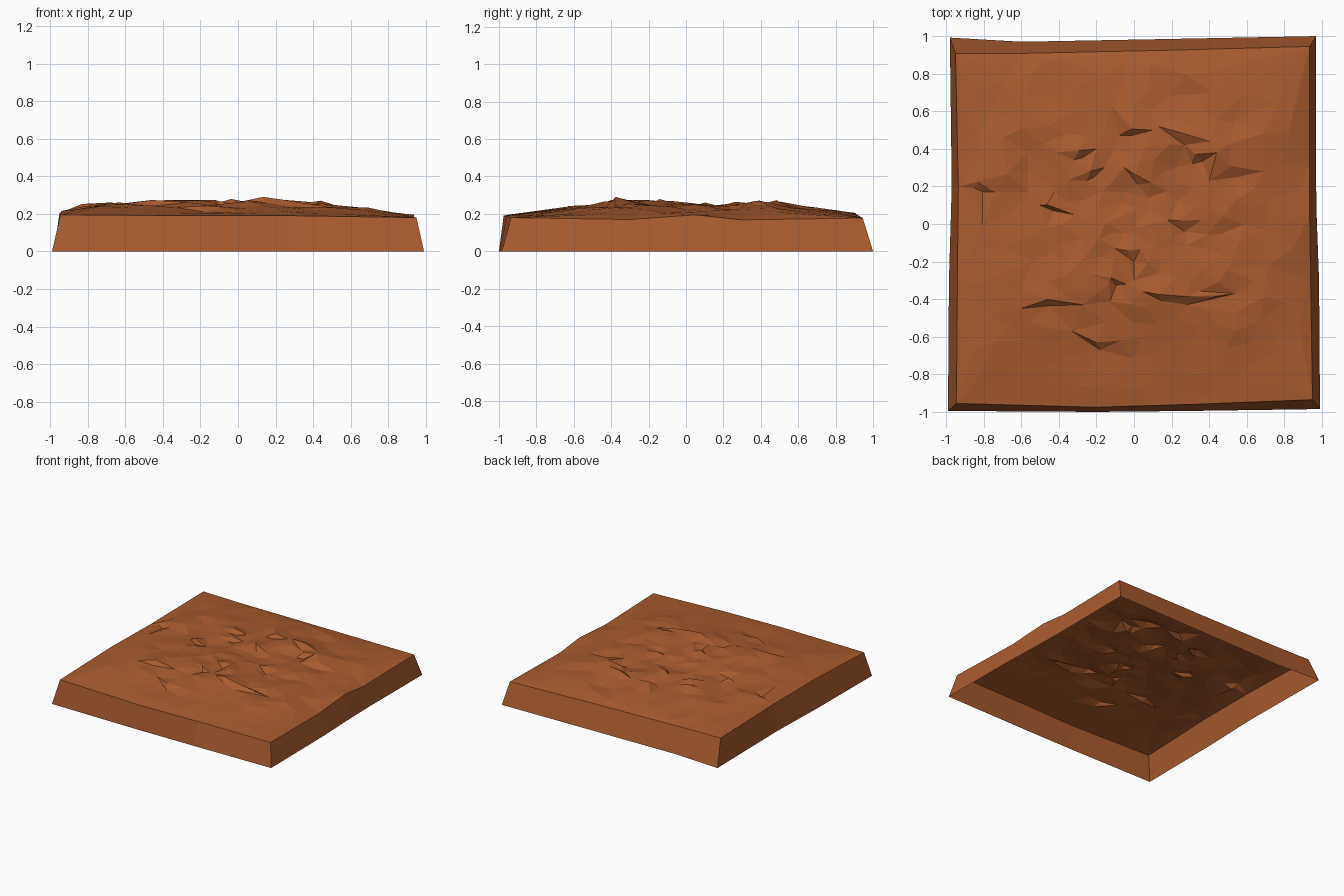
import bpy, random
from math import hypot
from mathutils import Vector, noise
from mathutils.geometry import delaunay_2d_cdt

if "Cube" in bpy.data.objects:
    bpy.data.objects.remove(bpy.data.objects["Cube"])

random.seed(4)

# Rim (x, y, z) at the top and the matching foot (x, y) on the ground
RIM = [(-.945, -.955, .195), (-.2, -.975, .19), (.3, -.96, .19), (.95, -.935, .18),
       (.94, -.3, .17), (.935, .05, .195), (.935, .3, .168), (.935, .945, .178),
       (.2, .925, .19), (-.6, .908, .20), (-.95, .908, .205), (-.935, .2, .21), (-.94, -.3, .215)]
FOOT = [(-.99, -.995), (-.2, -1), (.3, -.995), (.99, -.985),
        (.985, -.3), (.972, .05), (.968, .3), (.97, 1),
        (.2, .985), (-.6, .97), (-.98, .992), (-.97, .2), (-.985, -.3)]

# Height envelopes read across x and along y
ENV_X = [(-.95, .2), (-.85, .55), (-.7, .8), (-.5, .75), (-.27, .95), (-.1, .85), (.1, 1.1),
         (.25, .9), (.45, .95), (.6, .7), (.8, .4), (.95, 0)]
ENV_Y = [(-.98, 0), (-.8, .2), (-.6, .65), (-.4, .95), (-.2, 1), (0, .8), (.15, .65),
         (.25, .75), (.4, .95), (.6, .65), (.8, .35), (.94, 0)]

# Small rock ledges, drawn as the foot line of each step
LEDGES = [[(-.6, -.45), (-.45, -.435), (-.27, -.43)], [(.05, -.36), (.15, -.41), (.28, -.43), (.54, -.37)],
          [(-.1, -.13), (0, -.2), (0, -.3)], [(-.13, -.31), (-.04, -.32)],
          [(-.33, -.57), (-.18, -.67), (-.07, -.62)], [(-.08, .47), (.1, .5)],
          [(.13, .52), (.27, .42), (.4, .44)], [(.4, .23), (.55, .25), (.69, .28)],
          [(.31, .32), (.44, .38)], [(-.05, .3), (.02, .21), (.09, .22)],
          [(.18, .02), (.27, -.04), (.36, .02)], [(-.5, .1), (-.32, .05)],
          [(-.85, .19), (-.74, .17)], [(-.32, .34), (-.2, .4)], [(-.25, .23), (-.16, .3)]]


def lerp(table, t):
    for (a, p), (b, q) in zip(table, table[1:]):
        if t <= b:
            return p + (q - p) * max(0, t - a) / (b - a)
    return table[-1][1]


def height(x, y):
    e = lerp(ENV_X, x) * lerp(ENV_Y, y)
    n = noise.noise(Vector((x * 4, y * 5, 2.3))) + .8 * noise.noise(Vector((x * 8, y * 11, 7.1)))
    return .195 - .012 * x + .066 * e + .024 * n * min(1, e * 1.5)


# Rim points, then ledges that taper to one point at each end
pts = [Vector(p) for p in RIM]
count = len(pts)
edges = [(i, (i + 1) % count) for i in range(count)]
for line in LEDGES:
    if len(line) == 2:
        (ax, ay), (bx, by) = line
        line = [line[0], (ax * .6 + bx * .4, ay * .6 + by * .4 - .01), line[1]]
    low_prev = high_prev = None
    for k, (x, y) in enumerate(line):
        low = high = len(pts)
        if k in (0, len(line) - 1):
            pts.append(Vector((x, y, height(x, y))))
        else:
            high = low + 1
            pts.append(Vector((x, y, height(x, y) - .016)))
            pts.append(Vector((x - random.uniform(0, .04), y + random.uniform(.03, .065),
                               height(x, y) + .016)))
        if k:
            edges += [(low_prev, low), (high_prev, high)]
        low_prev, high_prev = low, high

# Scattered surface points, denser near the middle
for _ in range(5000):
    x, y = random.uniform(-.88, .88), random.uniform(-.88, .88)
    gap = .06 + .09 * max(abs(x), abs(y)) ** 2
    if all(hypot(x - p.x, y - p.y) > gap for p in pts):
        pts.append(Vector((x, y, height(x, y))))

res = delaunay_2d_cdt([p.xy for p in pts], edges, [], 1, 1e-6)
verts = []
for co, orig in zip(res[0], res[3]):
    verts.append((co.x, co.y, pts[orig[0]].z if orig else height(co.x, co.y)))
faces = [list(f) for f in res[2]]

# Sloping skirt from the rim to the ground, open underneath
rim_ids = {o: i for i, orig in enumerate(res[3]) for o in orig if o < count}
base = len(verts)
verts += [(x, y, 0) for x, y in FOOT]
for i in range(count):
    j = (i + 1) % count
    faces.append([base + i, base + j, rim_ids[j], rim_ids[i]])

mesh = bpy.data.meshes.new("ground_slab")
mesh.from_pydata(verts, [], faces)
mesh.update()
slab = bpy.data.objects.new("ground_slab", mesh)
bpy.context.collection.objects.link(slab)

mat = bpy.data.materials.new("brown_earth")
mat.diffuse_color = (.40, .105, .027, 1)
mat.use_nodes = True
mat.node_tree.nodes["Principled BSDF"].inputs["Base Color"].default_value = mat.diffuse_color
mesh.materials.append(mat)
